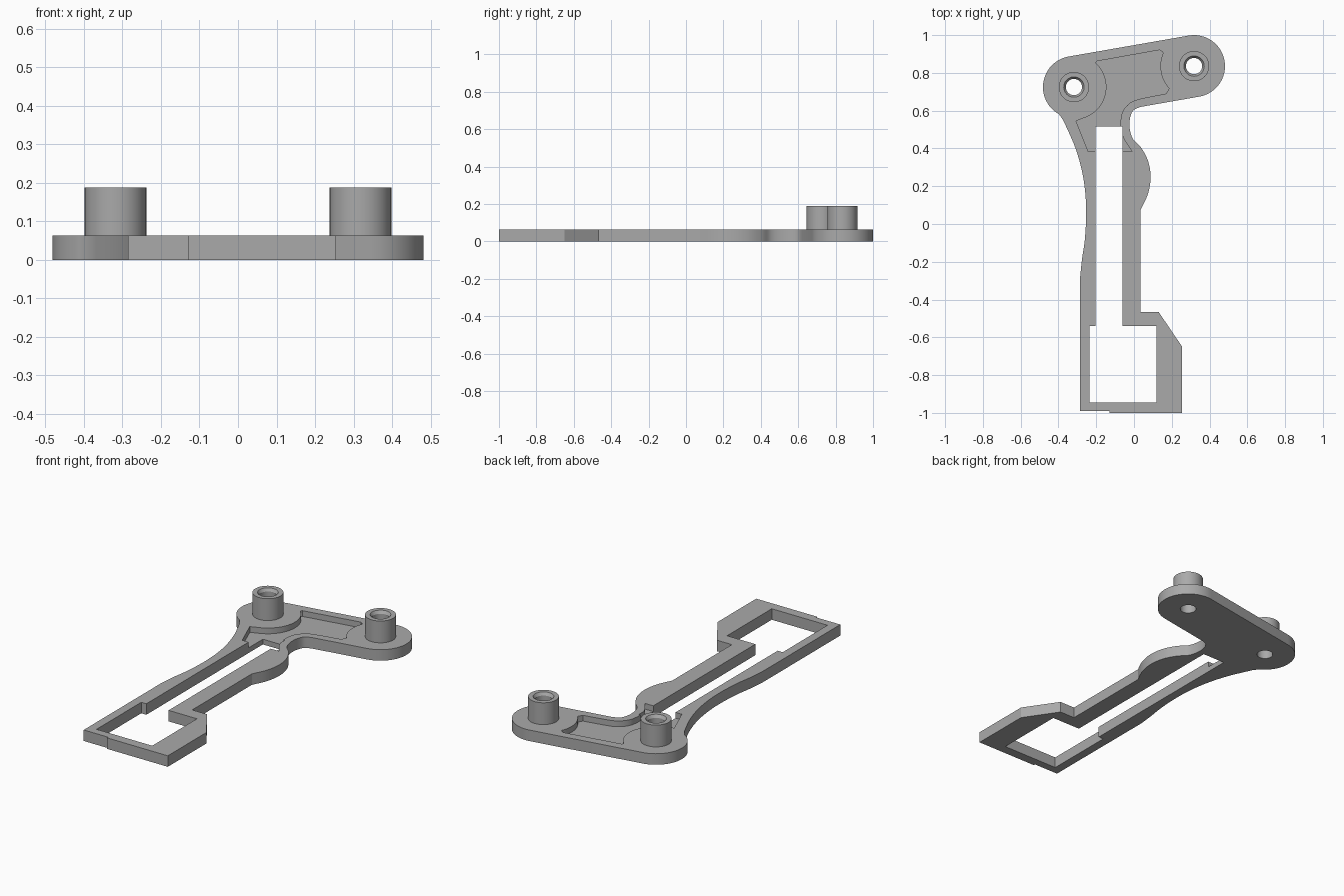
import bpy, bmesh
from math import sin, cos, radians, pi

cube = bpy.data.objects.get("Cube")
if cube:
    bpy.data.objects.remove(cube, do_unlink=True)

grey = bpy.data.materials.new("mid grey")
grey.use_nodes = True
grey.diffuse_color = (0.4, 0.4, 0.4, 1)
grey.node_tree.nodes["Principled BSDF"].inputs["Base Color"].default_value = grey.diffuse_color

THICK, TOP, FLOOR = 0.063, 0.188, 0.03
LEFT_HUB, RIGHT_HUB = (-0.318, 0.725), (0.318, 0.836)
LOBE, BOSS, BORE = 0.164, 0.08, 0.043


def arc(centre, r, a, b, n=24):
    angles = [radians(a + (b - a) * i / n) for i in range(n + 1)]
    return [(centre[0] + r * cos(t), centre[1] + r * sin(t)) for t in angles]


def spline(pts, n=6):
    """Smooth curve through the given points."""
    ext = [pts[0]] + pts + [pts[-1]]
    out = []
    for p, q, r, s in zip(ext, ext[1:], ext[2:], ext[3:]):
        for i in range(n):
            t = i / n
            out.append(tuple(
                q[k] + t * (r[k] - p[k]) / 2
                + t * t * (p[k] - 2.5 * q[k] + 2 * r[k] - s[k] / 2)
                + t ** 3 * (3 * (q[k] - r[k]) + s[k] - p[k]) / 2 for k in (0, 1)))
    return out + [pts[-1]]


def finish(name, bm):
    bmesh.ops.recalc_face_normals(bm, faces=bm.faces)
    mesh = bpy.data.meshes.new(name)
    bm.to_mesh(mesh)
    bm.free()
    mesh.materials.append(grey)
    ob = bpy.data.objects.new(name, mesh)
    bpy.context.collection.objects.link(ob)
    return ob


def prism(name, outline, z0, z1):
    bm = bmesh.new()
    face = bm.faces.new([bm.verts.new((x, y, z0)) for x, y in outline])
    side = bmesh.ops.extrude_face_region(bm, geom=[face])["geom"]
    bmesh.ops.translate(bm, vec=(0, 0, z1 - z0),
                        verts=[v for v in side if isinstance(v, bmesh.types.BMVert)])
    return finish(name, bm)


def lathe(name, centre, profile, n=48):
    bm = bmesh.new()
    rings = [[bm.verts.new((centre[0] + r * cos(2 * pi * i / n),
                            centre[1] + r * sin(2 * pi * i / n), z)) for i in range(n)]
             for r, z in profile]
    for a, b in zip(rings, rings[1:] + rings[:1]):
        for i in range(n):
            j = (i + 1) % n
            bm.faces.new((a[i], a[j], b[j], b[i]))
    return finish(name, bm)


def activate(ob):
    bpy.ops.object.select_all(action='DESELECT')
    ob.select_set(True)
    bpy.context.view_layer.objects.active = ob


def cut(target, outline, z0=-0.1, z1=0.3):
    cutter = prism("cutter", outline, z0, z1)
    cutter.hide_render = True
    activate(target)
    mod = target.modifiers.new("cut", 'BOOLEAN')
    mod.operation, mod.solver, mod.object = 'DIFFERENCE', 'EXACT', cutter
    bpy.ops.object.modifier_apply(modifier=mod.name)
    bpy.data.objects.remove(cutter, do_unlink=True)


# Plate outline: foot, finger bulge, two round lobes, waisted left edge
outline = [(-0.285, -0.99), (-0.13, -0.99), (-0.13, -1), (0.255, -1),
           (0.255, -0.65), (0.13, -0.465), (0.035, -0.465)]
outline += spline([(0.035, 0.075), (0.074, 0.16), (0.088, 0.25), (0.074, 0.335),
                   (0.037, 0.405), (-0.005, 0.45), (-0.022, 0.5), (-0.022, 0.555),
                   (-0.005, 0.6), (0.035, 0.62)])
outline += arc(RIGHT_HUB, LOBE, -80, 100)
outline += arc(LEFT_HUB, LOBE, 100, 241)
outline += spline([(-0.375, 0.55), (-0.317, 0.42), (-0.28, 0.3), (-0.26, 0.185),
                   (-0.253, 0.06), (-0.26, -0.08), (-0.275, -0.185), (-0.285, -0.28)])
plate = prism("plate", outline, 0, THICK)

# Shallow pocket between the lobes
pocket = [(-0.243, 0.385), (-0.307, 0.545)]
pocket += arc(LEFT_HUB, 0.172, -72, 48)
pocket += [(-0.196, 0.862), (0.135, 0.921), (0.15, 0.912)]
pocket += arc(RIGHT_HUB, 0.178, 157, 222)
pocket += spline([(0.17, 0.69), (0.035, 0.663), (-0.02, 0.642), (-0.058, 0.6),
                  (-0.07, 0.555), (-0.07, 0.51), (-0.053, 0.45), (-0.01, 0.385)])
cut(plate, pocket, FLOOR)

# Long slot joined to the wide window in the foot
cut(plate, [(-0.235, -0.945), (0.118, -0.945), (0.118, -0.54), (-0.062, -0.54),
            (-0.062, 0.515), (-0.203, 0.515), (-0.203, -0.54), (-0.235, -0.54)])

# Hollow bosses with a chamfered bore
parts = [plate]
for side, hub in (("right", LEFT_HUB), ("left", RIGHT_HUB)):
    cut(plate, arc(hub, BORE, 0, 352.5, 47))
    parts.append(lathe(side + "_boss", hub, [
        (BOSS, THICK - 0.003), (BOSS, TOP), (0.054, TOP),
        (BORE, TOP - 0.016), (BORE, THICK - 0.003)]))

for ob in parts:
    activate(ob)
    bpy.ops.object.shade_smooth_by_angle(angle=radians(25))
